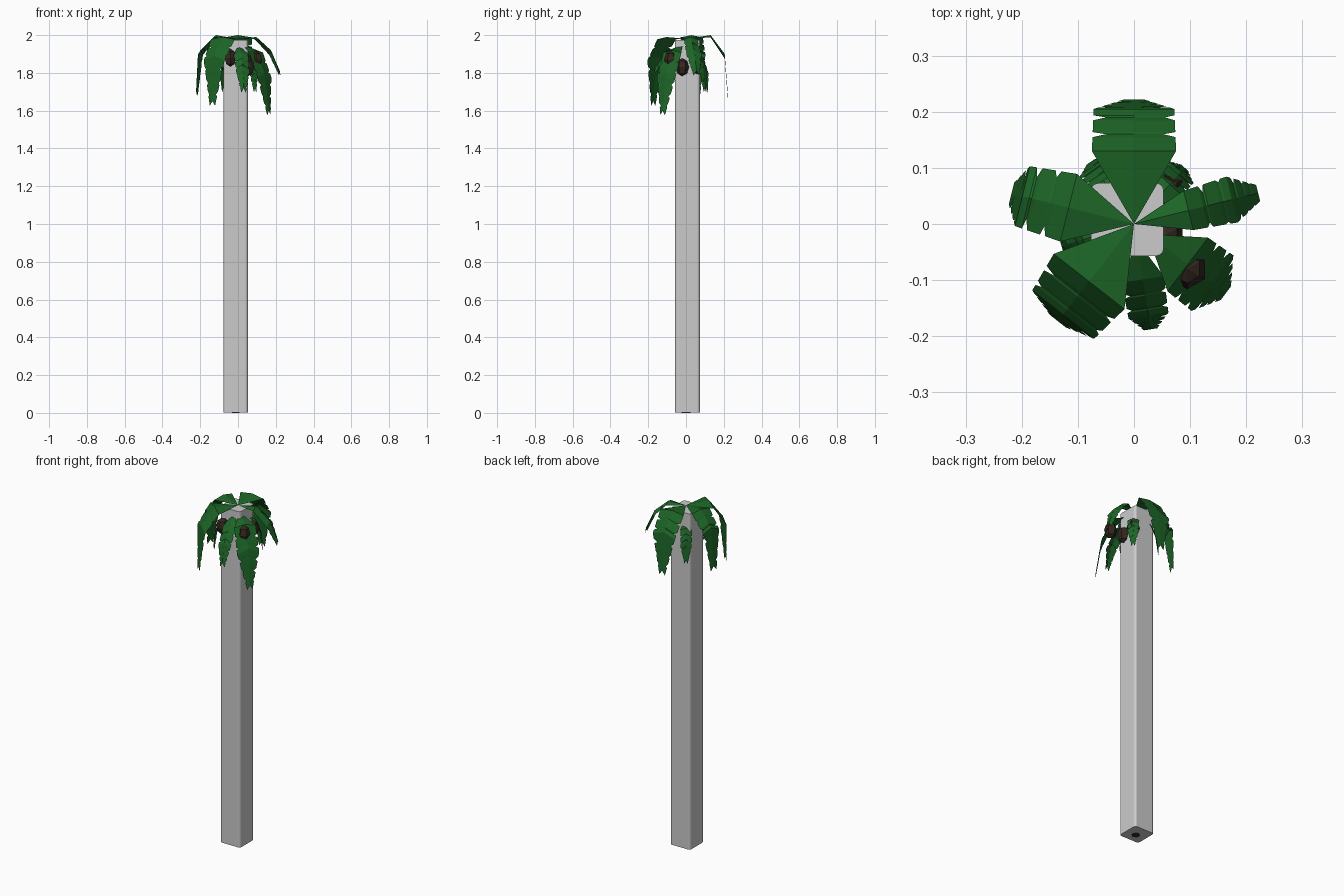
import bpy, bmesh, math, random
from mathutils import Vector

if "Cube" in bpy.data.objects:
    bpy.data.objects.remove(bpy.data.objects["Cube"])

random.seed(4)


def material(name, rgb):
    m = bpy.data.materials.new(name)
    m.diffuse_color = (*rgb, 1)
    m.use_nodes = True
    m.node_tree.nodes["Principled BSDF"].inputs["Base Color"].default_value = m.diffuse_color
    return m


GREEN = material("leaf_green", (0.012, 0.13, 0.02))
BROWN = material("dark_brown", (0.035, 0.02, 0.015))


def make_object(name, bm, mat=None):
    me = bpy.data.meshes.new(name)
    bm.to_mesh(me)
    bm.free()
    ob = bpy.data.objects.new(name, me)
    bpy.context.collection.objects.link(ob)
    if mat:
        me.materials.append(mat)
    return ob


def frond(name, angle, path, widths, fold=0.012):
    """Folded leaf: path is (reach, height) along the ridge, with half widths and torn edges."""
    a = math.radians(angle)
    out = Vector((math.cos(a), math.sin(a), 0))
    side = Vector((-math.sin(a), math.cos(a), 0))
    bm = bmesh.new()

    def sample(t):
        i = min(int(t), len(path) - 2)
        f = t - i
        r, z = (path[i][k] * (1 - f) + path[i + 1][k] * f for k in (0, 1))
        return r, z, widths[i] * (1 - f) + widths[i + 1] * f

    # plain stations plus narrow notches on the outer segments
    base = [(0, 0), (1, 0)]
    outer = [1.4, 1.8, 2.2, 2.5, 2.75]
    stations = base + [(2, 0), (3, 0)]
    for t in outer:
        stations += [(t - 0.07, 0), (t, 1), (t + 0.05, 0)]
    stations.sort()
    rows = []
    for t, notch in stations:
        r, z, w = sample(t)
        ridge = out * r + Vector((0, 0, z))
        row = []
        for s in (-1, 1):
            ws = w * (random.uniform(0.65, 0.92) if notch else 1)
            row.append(bm.verts.new(ridge + side * s * ws - Vector((0, 0, fold * min(t, 2)))))
        rows.append((row[0], bm.verts.new(ridge), row[1]))
    for p, q in zip(rows, rows[1:]):
        bm.faces.new((p[0], q[0], q[1], p[1]))
        bm.faces.new((p[1], q[1], q[2], p[2]))
    bmesh.ops.remove_doubles(bm, verts=bm.verts, dist=0.0005)
    return make_object(name, bm, GREEN)


# square grey post with softened upright edges
bm = bmesh.new()
bmesh.ops.create_cube(bm, size=1)
for v in bm.verts:
    v.co = Vector((-0.012 + v.co.x * 0.13, 0.008 + v.co.y * 0.13, 0.002 + (v.co.z + 0.5) * 1.973))
uprights = [e for e in bm.edges if abs(e.verts[0].co.z - e.verts[1].co.z) > 1]
bmesh.ops.bevel(bm, geom=uprights, offset=0.014, segments=3, profile=0.5, affect='EDGES')
make_object("post", bm)

# slim inner trunk, seen only at the base
bm = bmesh.new()
bmesh.ops.create_cone(bm, cap_ends=True, segments=6, radius1=0.024, radius2=0.016, depth=1.95)
bmesh.ops.translate(bm, verts=bm.verts, vec=(-0.012, 0.0, 0.975))
make_object("inner_trunk", bm, BROWN)

# large upper fronds
long_path = [(0, 1.98), (0.13, 2.0), (0.205, 1.90), (0.222, 1.68)]
full = [0, 0.075, 0.072, 0.018]
frond("frond_back", 90, long_path, full)
frond("frond_left", 166, [(0, 1.98), (0.12, 2.0), (0.205, 1.92), (0.225, 1.70)],
      [0, 0.062, 0.055, 0.02])
frond("frond_front_left", 232, [(0, 1.98), (0.13, 1.99), (0.205, 1.89), (0.22, 1.65)],
      [0, 0.08, 0.07, 0.018])
frond("frond_right", 14, [(0, 1.98), (0.1, 1.99), (0.18, 1.92), (0.228, 1.81)],
      [0, 0.036, 0.042, 0.015])
frond("frond_front_right", 323, [(0.03, 1.95), (0.12, 1.92), (0.175, 1.80), (0.205, 1.60)],
      [0, 0.06, 0.062, 0.015])
frond("frond_front", 279, [(0.03, 1.95), (0.10, 1.91), (0.165, 1.83), (0.19, 1.72)],
      [0, 0.038, 0.036, 0.012])

# small lower fronds hugging the post
short_path = [(0.03, 1.93), (0.095, 1.89), (0.125, 1.82), (0.135, 1.72)]
for i, angle in enumerate((48, 125, 197)):
    frond(f"lower_frond_{i + 1}", angle, short_path, [0, 0.03, 0.03, 0.008])

# coconuts
for i, p in enumerate([(0.095, -0.08, 1.87), (0.055, 0.06, 1.84), (-0.04, -0.085, 1.88),
                       (0.055, -0.02, 1.83)]):
    bm = bmesh.new()
    bmesh.ops.create_uvsphere(bm, u_segments=6, v_segments=4, radius=0.036)
    for v in bm.verts:
        v.co.z *= 1.3
    bmesh.ops.translate(bm, verts=bm.verts, vec=p)
    make_object(f"coconut_{i + 1}", bm, BROWN)
